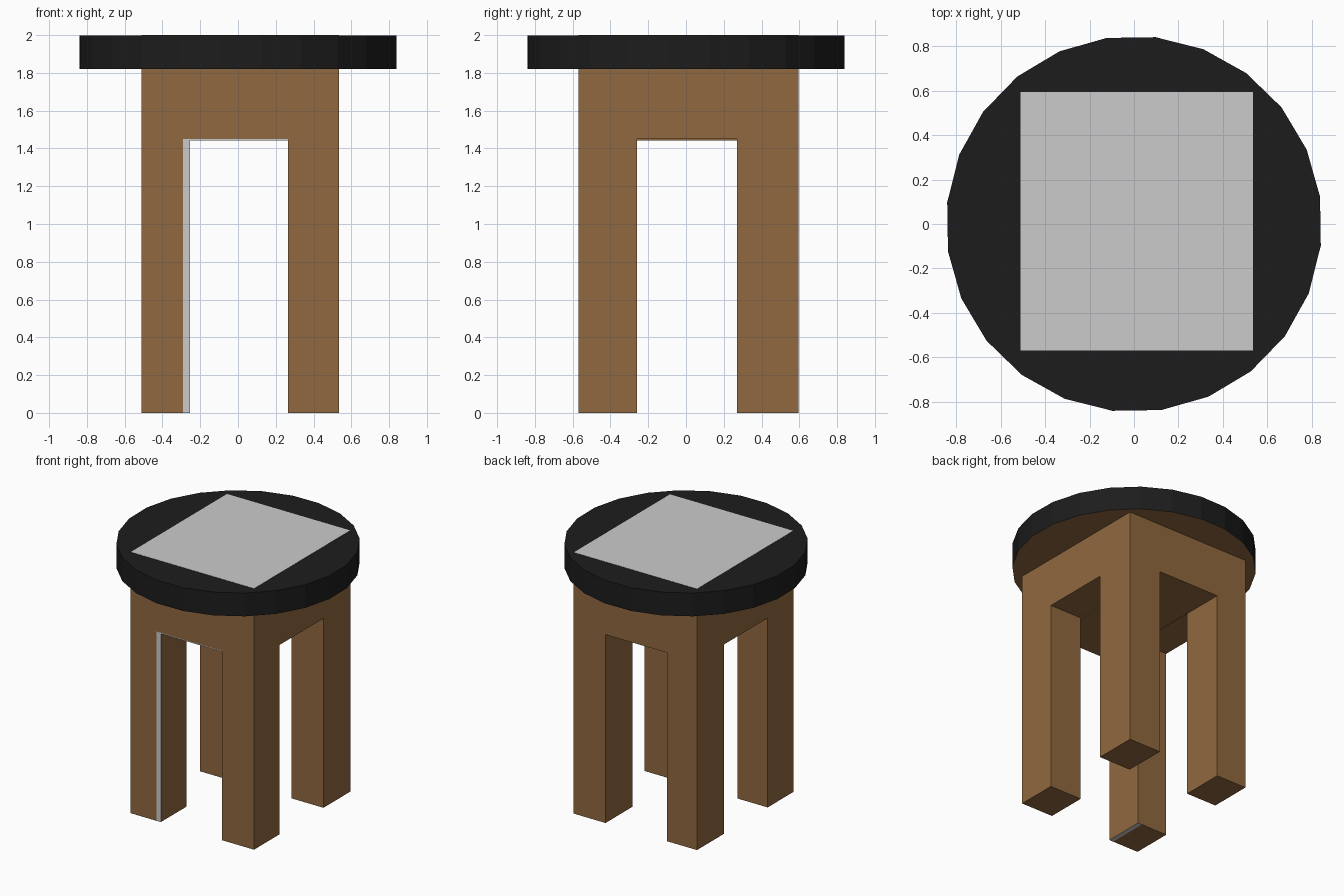
import bpy, bmesh, math
from mathutils import Matrix

if "Cube" in bpy.data.objects:
    bpy.data.objects.remove(bpy.data.objects["Cube"])


def material(name, rgb):
    m = bpy.data.materials.new(name)
    m.diffuse_color = (*rgb, 1.0)
    m.use_nodes = True
    m.node_tree.nodes["Principled BSDF"].inputs["Base Color"].default_value = m.diffuse_color
    return m


BROWN = material("brown_wood", (0.28, 0.14, 0.05))
BLACK = material("black_seat", (0.012, 0.012, 0.012))


def finish(name, bm, mats, pick=None):
    """Turn a bmesh into an object; pick(normal) chooses each face's material slot."""
    bm.normal_update()
    if pick:
        for f in bm.faces:
            f.material_index = pick(f.normal)
    me = bpy.data.meshes.new(name)
    bm.to_mesh(me)
    bm.free()
    for m in mats:
        me.materials.append(m)
    ob = bpy.data.objects.new(name, me)
    bpy.context.collection.objects.link(ob)
    return ob


def box(name, xs, ys, zs, mats=(BROWN,), pick=None):
    bm = bmesh.new()
    size = [b - a for a, b in (xs, ys, zs)]
    mid = [(a + b) / 2 for a, b in (xs, ys, zs)]
    bmesh.ops.create_cube(bm, size=1.0,
                          matrix=Matrix.Translation(mid) @ Matrix.Diagonal((*size, 1)))
    return finish(name, bm, mats, pick)


# Frame extents
X0, X1, Y0, Y1 = -0.51, 0.535, -0.57, 0.595
LEFT, RIGHT, FRONT, BACK = -0.255, 0.265, -0.26, 0.27
STRIP, ARCH = -0.29, 1.45

# Apron block, rising through the seat to show as a grey square on top
box("apron", (X0, X1), (Y0, Y1), (ARCH, 2.0), (BROWN, None),
    lambda n: 1 if n.z > 0.5 else 0)

# Four legs
box("front_left_leg", (X0, STRIP), (Y0, FRONT), (0, ARCH))
box("front_right_leg", (RIGHT, X1), (Y0, FRONT), (0, ARCH))
box("back_left_leg", (X0, LEFT), (BACK, Y1), (0, ARCH))
box("back_right_leg", (RIGHT, X1), (BACK, Y1), (0, ARCH))

# Bare strip on the inner side of the front left leg: grey front and foot
box("front_left_leg_strip", (STRIP, LEFT), (Y0, FRONT), (0, ARCH), (BROWN, None),
    lambda n: 1 if n.y < -0.5 or n.z < -0.5 else 0)

# Thin step under the apron with a grey front edge
box("apron_step", (LEFT, RIGHT), (Y0, Y1), (ARCH - 0.007, ARCH), (BROWN, None),
    lambda n: 1 if n.y < -0.5 else 0)

# 24-sided seat disc, black with a brown underside
bm = bmesh.new()
bmesh.ops.create_cone(bm, cap_ends=True, segments=24, radius1=0.846, radius2=0.846,
                      depth=0.178,
                      matrix=Matrix.Translation((0, 0, 1.909)) @
                      Matrix.Rotation(math.radians(8.4), 4, 'Z'))
finish("seat", bm, (BLACK, BROWN), lambda n: 1 if n.z < -0.5 else 0)
